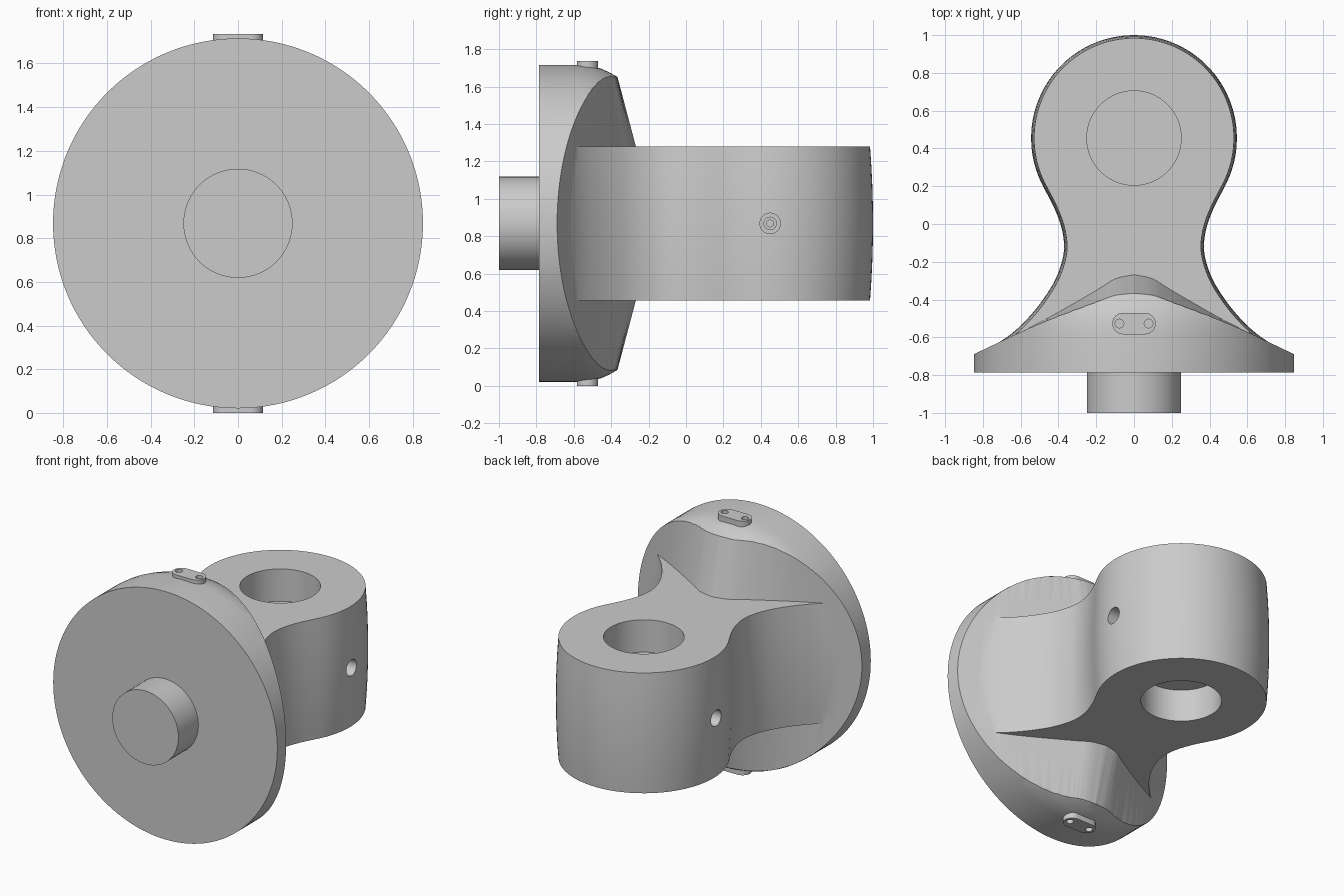
import bpy, bmesh
from math import sin, cos, pi, radians
from mathutils import Matrix, Vector

if "Cube" in bpy.data.objects:
    bpy.data.objects.remove(bpy.data.objects["Cube"])

CZ = 0.868   # height of the main axis


def make(name, bm):
    bmesh.ops.recalc_face_normals(bm, faces=bm.faces)
    me = bpy.data.meshes.new(name)
    bm.to_mesh(me)
    bm.free()
    ob = bpy.data.objects.new(name, me)
    bpy.context.collection.objects.link(ob)
    return ob


def loft(name, rings):
    """Skin a stack of closed rings and cap both ends."""
    bm = bmesh.new()
    vs = [[bm.verts.new(p) for p in r] for r in rings]
    n = len(rings[0])
    for a, b in zip(vs, vs[1:]):
        for i in range(n):
            j = (i + 1) % n
            bm.faces.new((a[i], a[j], b[j], b[i]))
    bm.faces.new(vs[0])
    bm.faces.new(vs[-1])
    bmesh.ops.triangulate(bm, faces=[f for f in bm.faces if len(f.verts) == 4])
    return make(name, bm)


def cyl(name, r, a, b, segs=64):
    """Cylinder between two points."""
    a, b = Vector(a), Vector(b)
    rot = (b - a).to_track_quat('Z', 'Y').to_matrix().to_4x4()
    bm = bmesh.new()
    bmesh.ops.create_cone(bm, cap_ends=True, segments=segs, radius1=r, radius2=r,
                          depth=(b - a).length,
                          matrix=Matrix.Translation((a + b) / 2) @ rot)
    return make(name, bm)


def boolean(ob, other, op):
    m = ob.modifiers.new('bool', 'BOOLEAN')
    m.operation, m.object, m.solver = op, other, 'EXACT'
    bpy.context.view_layer.objects.active = ob
    bpy.ops.object.modifier_apply(modifier=m.name)
    bpy.data.objects.remove(other)


def smooth(ob, angle=25):
    bpy.ops.object.select_all(action='DESELECT')
    ob.select_set(True)
    bpy.context.view_layer.objects.active = ob
    bpy.ops.object.shade_smooth_by_angle(angle=radians(angle))


def spline(pts, steps=5):
    """Catmull-Rom through 2D points, ends included."""
    p = [Vector(q) for q in pts]
    p = [2 * p[0] - p[1]] + p + [2 * p[-1] - p[-2]]
    out = []
    for i in range(1, len(p) - 2):
        a, b, c, d = p[i - 1:i + 3]
        for k in range(steps):
            t = k / steps
            out.append(0.5 * (2 * b + (c - a) * t + (2 * a - 5 * b + 4 * c - d) * t * t
                              + (3 * b - a - 3 * c + d) * t ** 3))
    return out + [p[-2]]


# Arm: round eye flowing through a waist into a wide flare, sides slightly crowned
arc = [Vector((0.545 * cos(radians(a)), 0.455 + 0.545 * sin(radians(a))))
       for a in range(90, -30, -4)]
flare = spline([(0.472, 0.182), (0.42, 0.08), (0.384, -0.02), (0.37, -0.12), (0.385, -0.21),
                (0.42, -0.3), (0.475, -0.39), (0.545, -0.48), (0.63, -0.565),
                (0.73, -0.635), (0.87, -0.70)])
half = arc + flare + [Vector((0.87, -0.75))]
outline = half + [Vector((-p.x, p.y)) for p in reversed(half[1:])]


def inset(pts, d):
    out = []
    for i, p in enumerate(pts):
        if p.y < -0.695:
            out.append(p)
            continue
        t = (pts[(i + 1) % len(pts)] - pts[i - 1]).normalized()
        out.append(p + Vector((t.y, -t.x)) * d)
    return out


rings = []
for k in range(-4, 5):
    u = k / 4
    rings.append([(p.x, p.y, CZ + 0.411 * u) for p in inset(outline, 0.016 * u * u)])
body = loft('joint_body', rings)

# Flange: gabled block with a rounded ridge that leans back towards the rim
inner = spline([(0, -.265), (.1, -.288), (.2, -.35), (.46, -.50), (.64, -.59), (.88, -.705)], 4)
outer = spline([(0, -.392), (.1, -.4), (.2, -.428), (.46, -.517), (.64, -.592), (.88, -.705)], 4)


def gable(pts, z):
    h = pts + [Vector((0.88, -0.85))]
    full = h + [Vector((-p.x, p.y)) for p in reversed(h[1:])]
    return [(p.x, p.y, z) for p in full]


flange = loft('flange', [gable(outer, CZ - .88), gable(inner, CZ - .40),
                         gable(inner, CZ + .40), gable(outer, CZ + .88)])
boolean(body, flange, 'UNION')

# Turned envelope gives the round disc and its softened shoulder
env = [(.847, -.785), (.847, -.57), (.842, -.51), (.828, -.455), (.808, -.41),
       (.785, -.37), (.77, -.3), (.77, 1.1)]
lathe = loft('lathe', [[(r * cos(2 * pi * i / 128), y, CZ + r * sin(2 * pi * i / 128))
                        for i in range(128)] for r, y in env])
boolean(body, lathe, 'INTERSECT')

# Blind pockets in the eye and screw holes in its sides
for s in (1, -1):
    boolean(body, cyl('pocket', .25, (0, .455, CZ + s * .19), (0, .455, CZ + s * .6)), 'DIFFERENCE')
    boolean(body, cyl('hole', .055, (s * .43, .45, CZ), (s * .7, .45, CZ), 32), 'DIFFERENCE')
smooth(body)

# Shaft stub
smooth(cyl('shaft_stub', .25, (0, -1, CZ), (0, -.75, CZ)))

for s, side in ((1, 'right'), (-1, 'left')):
    # Recessed socket screw
    screw = cyl('set_screw_' + side, .036, (s * .4, .45, CZ), (s * .47, .45, CZ), 24)
    boolean(screw, cyl('socket', .02, (s * .45, .45, CZ), (s * .5, .45, CZ), 6), 'DIFFERENCE')
    smooth(screw)

for s, side in ((1, 'top'), (-1, 'bottom')):
    # Slot-shaped pad with two pin holes
    slot = []
    for cx, start in ((.058, -90), (-.058, 90)):
        for k in range(17):
            a = radians(start + k * 180 / 16)
            slot.append((cx + .057 * cos(a), -.527 + .057 * sin(a)))
    pad = loft('pad_' + side, [[(x, y, CZ + s * h) for x, y in slot] for h in (.78, .868)])
    for x in (-.077, .077):
        boolean(pad, cyl('pin', .023, (x, -.527, CZ + s * .81), (x, -.527, CZ + s * .95), 20),
                'DIFFERENCE')
        boolean(body, cyl('pin', .023, (x, -.527, CZ + s * .81), (x, -.527, CZ + s * .95), 20),
                'DIFFERENCE')
    smooth(pad)
